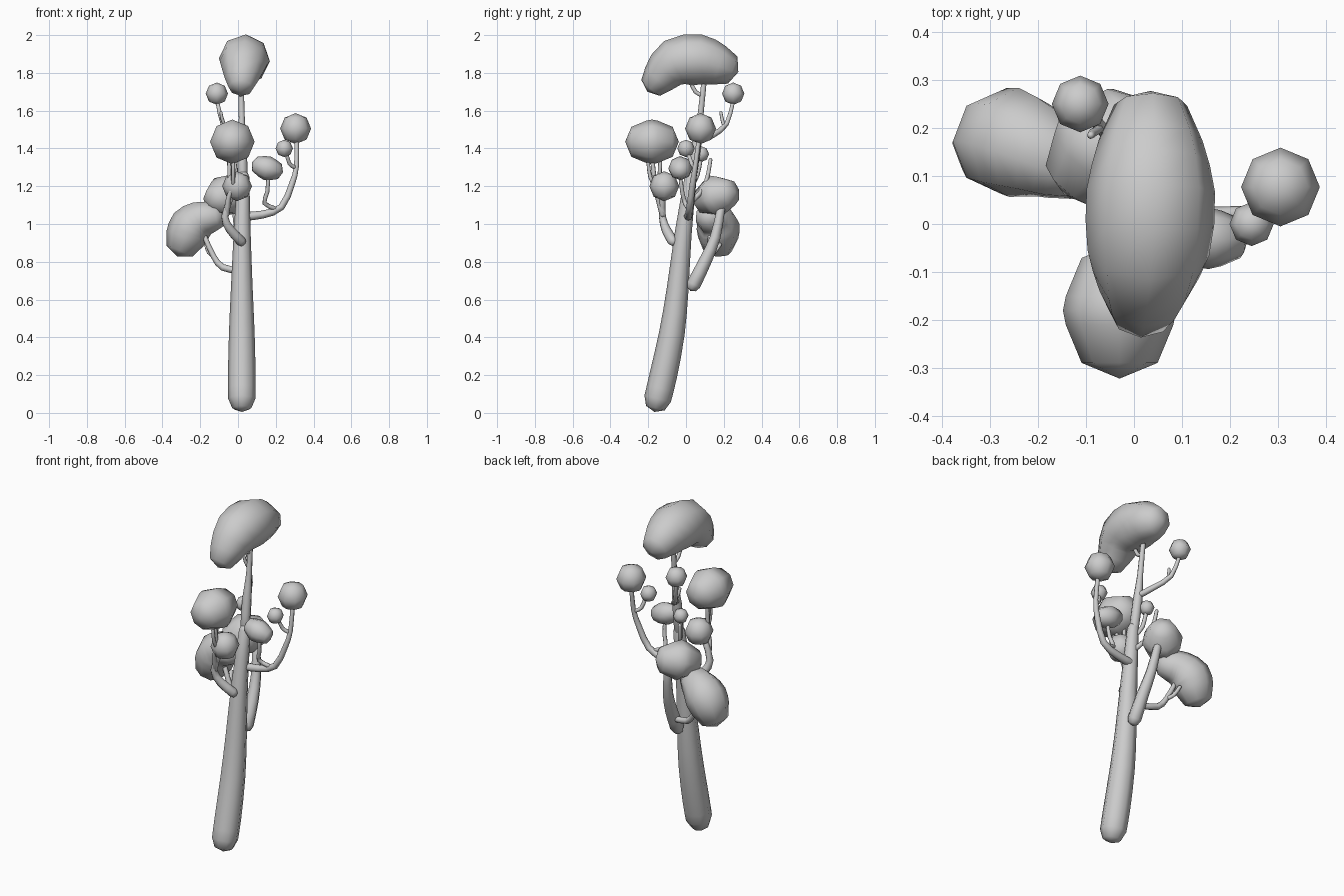
import bpy, bmesh, math
from mathutils import Vector

cube = bpy.data.objects.get("Cube")
if cube:
    bpy.data.objects.remove(cube)

grey = bpy.data.materials.new("plain_grey")
grey.use_nodes = True
colour = (0.6, 0.6, 0.6, 1)
grey.diffuse_color = colour
grey.node_tree.nodes["Principled BSDF"].inputs["Base Color"].default_value = colour

SIDES = 8


def finish(name, bm):
    bmesh.ops.recalc_face_normals(bm, faces=bm.faces)
    for f in bm.faces:
        f.smooth = True
    mesh = bpy.data.meshes.new(name)
    bm.to_mesh(mesh)
    bm.free()
    mesh.materials.append(grey)
    obj = bpy.data.objects.new(name, mesh)
    bpy.context.collection.objects.link(obj)
    return obj


def smooth_path(pts, steps):
    """Catmull-Rom through (x, y, z, radius) points."""
    p = [Vector(q) for q in pts]
    p = [2 * p[0] - p[1]] + p + [2 * p[-1] - p[-2]]
    out = []
    for i in range(1, len(p) - 2):
        a, b, c, d = p[i - 1:i + 3]
        for s in range(steps):
            t = s / steps
            out.append(0.5 * (2 * b + (c - a) * t + (2 * a - 5 * b + 4 * c - d) * t * t
                              + (3 * b - a - 3 * c + d) * t ** 3))
    return out + [p[-2]]


def limb(name, pts, steps=2):
    """Round-ended tube swept along a path of varying radius."""
    path = smooth_path(pts, steps)
    centres = [q.xyz for q in path]
    radii = [q.w for q in path]
    n = len(path)
    tangents = [(centres[min(i + 1, n - 1)] - centres[max(i - 1, 0)]).normalized() for i in range(n)]
    half = math.sqrt(0.5)
    stations = [(centres[0] - tangents[0] * radii[0] * half, tangents[0], radii[0] * half)]
    stations += list(zip(centres, tangents, radii))
    stations += [(centres[-1] + tangents[-1] * radii[-1] * half, tangents[-1], radii[-1] * half)]
    bm = bmesh.new()
    side = tangents[0].orthogonal().normalized()
    if abs(tangents[0].x) < 0.9:
        side = Vector((1, 0, 0))
    rings = []
    for centre, tan, r in stations:
        side = (side - tan * side.dot(tan)).normalized()
        other = tan.cross(side)
        rings.append([bm.verts.new(centre + r * (side * math.cos(a) + other * math.sin(a)))
                      for a in (math.tau * k / SIDES for k in range(SIDES))])
    for lo, hi in zip(rings, rings[1:]):
        for k in range(SIDES):
            j = (k + 1) % SIDES
            bm.faces.new((lo[k], lo[j], hi[j], hi[k]))
    tips = [(rings[0], centres[0] - tangents[0] * radii[0]),
            (rings[-1], centres[-1] + tangents[-1] * radii[-1])]
    for ring, tip in tips:
        v = bm.verts.new(tip)
        for k in range(SIDES):
            bm.faces.new((ring[k], ring[(k + 1) % SIDES], v))
    return finish(name, bm)


def ball(name, centre, r):
    bm = bmesh.new()
    bmesh.ops.create_uvsphere(bm, u_segments=SIDES, v_segments=4, radius=r)
    bmesh.ops.translate(bm, verts=bm.verts, vec=centre)
    return finish(name, bm)


# Trunk and leading stem
limb("trunk", [(.02, -.15, .075, .072), (.02, -.12, .2, .073), (.02, -.075, .42, .068),
               (.02, -.045, .65, .058), (.022, -.015, .95, .045), (.028, .025, 1.25, .032)])
limb("upper_stem", [(.025, .03, 1.25, .026), (.02, .055, 1.42, .026),
                    (.02, .075, 1.56, .016), (.015, .1, 1.8, .014)])
limb("upper_stem_twig", [(.015, .09, 1.68, .011), (.015, .05, 1.7, .011), (.015, .02, 1.76, .01)])

# Left branch with its forks
limb("left_branch", [(.03, .01, 1.04, .024), (.13, .015, 1.05, .021), (.23, .02, 1.09, .018),
                     (.285, .035, 1.21, .016), (.31, .05, 1.31, .013), (.31, .07, 1.46, .012)])
limb("left_branch_fork", [(.3, .045, 1.3, .011), (.272, .03, 1.32, .011), (.255, .01, 1.38, .01)])
limb("left_branch_twig", [(.2, .015, 1.08, .012), (.14, -.005, 1.11, .012),
                          (.155, -.02, 1.17, .011), (.16, -.03, 1.25, .01)])

# Front branch with its forks
limb("front_branch", [(.015, -.07, .91, .028), (-.04, -.105, .97, .025),
                      (-.07, -.125, 1.04, .019), (-.035, -.125, 1.15, .016)])
limb("front_branch_fork", [(-.06, -.125, 1.05, .015), (-.05, -.15, 1.14, .013),
                           (-.025, -.165, 1.22, .012), (-.03, -.18, 1.36, .011)])
limb("front_branch_twig", [(-.04, -.14, 1.15, .011), (-.045, -.14, 1.25, .011),
                           (-.045, -.135, 1.35, .01)])
limb("front_branch_tip", [(-.025, -.165, 1.2, .01), (-.025, -.19, 1.25, .01), (-.025, -.2, 1.32, .009)])

# Back branch with its side shoot
limb("back_branch", [(.03, .04, .68, .038), (.025, .1, .8, .034),
                     (.01, .155, .93, .028), (-.01, .185, 1.08, .022)])
limb("back_side_shoot", [(.02, .08, .75, .018), (-.08, .1, .77, .018),
                         (-.13, .115, .83, .015), (-.18, .13, .94, .013)])
limb("back_side_twig", [(-.13, .115, .83, .011), (-.155, .15, .85, .011), (-.17, .18, .89, .01)])

# Upper back twigs
limb("upper_back_twig", [(.02, .06, 1.44, .017), (-.02, .14, 1.47, .016),
                         (-.08, .215, 1.53, .013), (-.11, .25, 1.65, .01)])
limb("upper_back_fork", [(-.07, .2, 1.52, .009), (-.085, .19, 1.56, .009), (-.09, .185, 1.59, .008)])
limb("middle_back_twig", [(.02, .03, 1.12, .014), (-.03, .1, 1.2, .012), (-.05, .13, 1.34, .01)])
limb("middle_twig", [(.02, .03, 1.2, .012), (-.01, .06, 1.26, .012), (-.02, .08, 1.35, .01)])

# Bean-shaped foliage
limb("top_foliage", [(.02, -.145, 1.77, .092), (.03, -.06, 1.855, .127),
                     (.035, .07, 1.87, .134), (.035, .175, 1.84, .108)])
limb("front_foliage", [(-.03, -.21, 1.435, .112), (-.03, -.18, 1.435, .118), (-.03, -.15, 1.435, .112)], 1)
limb("left_foliage", [(.128, -.03, 1.305, .058), (.155, -.03, 1.295, .064), (.182, -.03, 1.288, .058)], 1)
limb("back_foliage", [(-.085, .135, 1.14, .1), (-.065, .16, 1.15, .112), (-.045, .185, 1.155, .1)], 1)
limb("right_foliage", [(-.28, .17, .925, .106), (-.25, .17, .985, .115),
                       (-.195, .15, 1.025, .1), (-.15, .13, 1.035, .086)])

# Round foliage
for name, centre, r in [
    ("front_ball", (-.005, -.115, 1.2), .079),
    ("left_small_ball", (.245, 0, 1.4), .046),
    ("left_large_ball", (.305, .077, 1.505), .082),
    ("upper_back_ball", (-.112, .25, 1.69), .059),
    ("middle_ball", (-.022, .08, 1.37), .042),
]:
    ball(name, centre, r)
